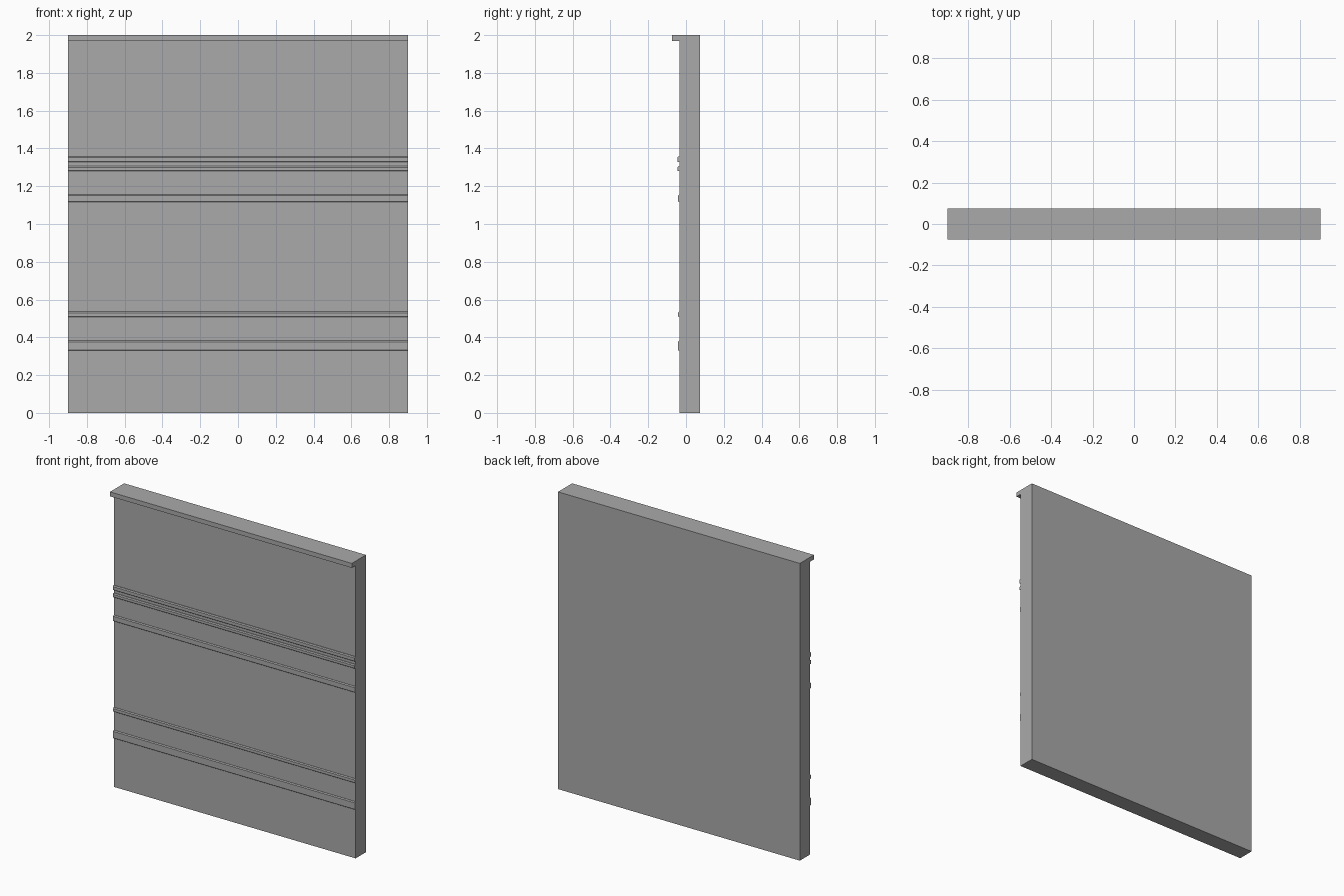
import bpy
import bmesh

cube = bpy.data.objects.get("Cube")
if cube:
    bpy.data.objects.remove(cube, do_unlink=True)

HALF_WIDTH = 0.9
FACE_Y = -0.035
BACK_Y = 0.075

grey = bpy.data.materials.new("plain grey")
grey.use_nodes = True
colour = (0.4, 0.4, 0.4, 1)
grey.diffuse_color = colour
grey.node_tree.nodes["Principled BSDF"].inputs["Base Color"].default_value = colour


def extrude_profile(name, profile):
    """Sweep a closed (y, z) profile across the full panel width."""
    bm = bmesh.new()
    face = bm.faces.new([bm.verts.new((-HALF_WIDTH, y, z)) for y, z in profile])
    swept = bmesh.ops.extrude_face_region(bm, geom=[face])["geom"]
    verts = [v for v in swept if isinstance(v, bmesh.types.BMVert)]
    bmesh.ops.translate(bm, verts=verts, vec=(2 * HALF_WIDTH, 0, 0))
    bmesh.ops.recalc_face_normals(bm, faces=bm.faces)
    mesh = bpy.data.meshes.new(name)
    bm.to_mesh(mesh)
    bm.free()
    mesh.materials.append(grey)
    obj = bpy.data.objects.new(name, mesh)
    bpy.context.collection.objects.link(obj)
    return obj


# Panel with a shallow lip along its top front edge
extrude_profile("panel_with_lip", [
    (BACK_Y, 0), (BACK_Y, 2), (-0.075, 2), (-0.075, 1.97),
    (FACE_Y, 1.97), (FACE_Y, 0)])

# Raised horizontal mouldings with chamfered front edges
mouldings = {
    "upper_moulding": (1.328, 1.358, 0.011),
    "upper_lower_moulding": (1.28, 1.306, 0.011),
    "middle_moulding": (1.117, 1.157, 0.007),
    "lower_moulding": (0.508, 0.536, 0.007),
    "base_moulding": (0.329, 0.382, 0.007),
}
for name, (low, high, depth) in mouldings.items():
    front = FACE_Y - depth
    chamfer = 0.006
    extrude_profile(name, [
        (FACE_Y, low), (front + 0.003, low), (front, low + 0.003),
        (front, high - chamfer), (front + chamfer, high), (FACE_Y, high)])
